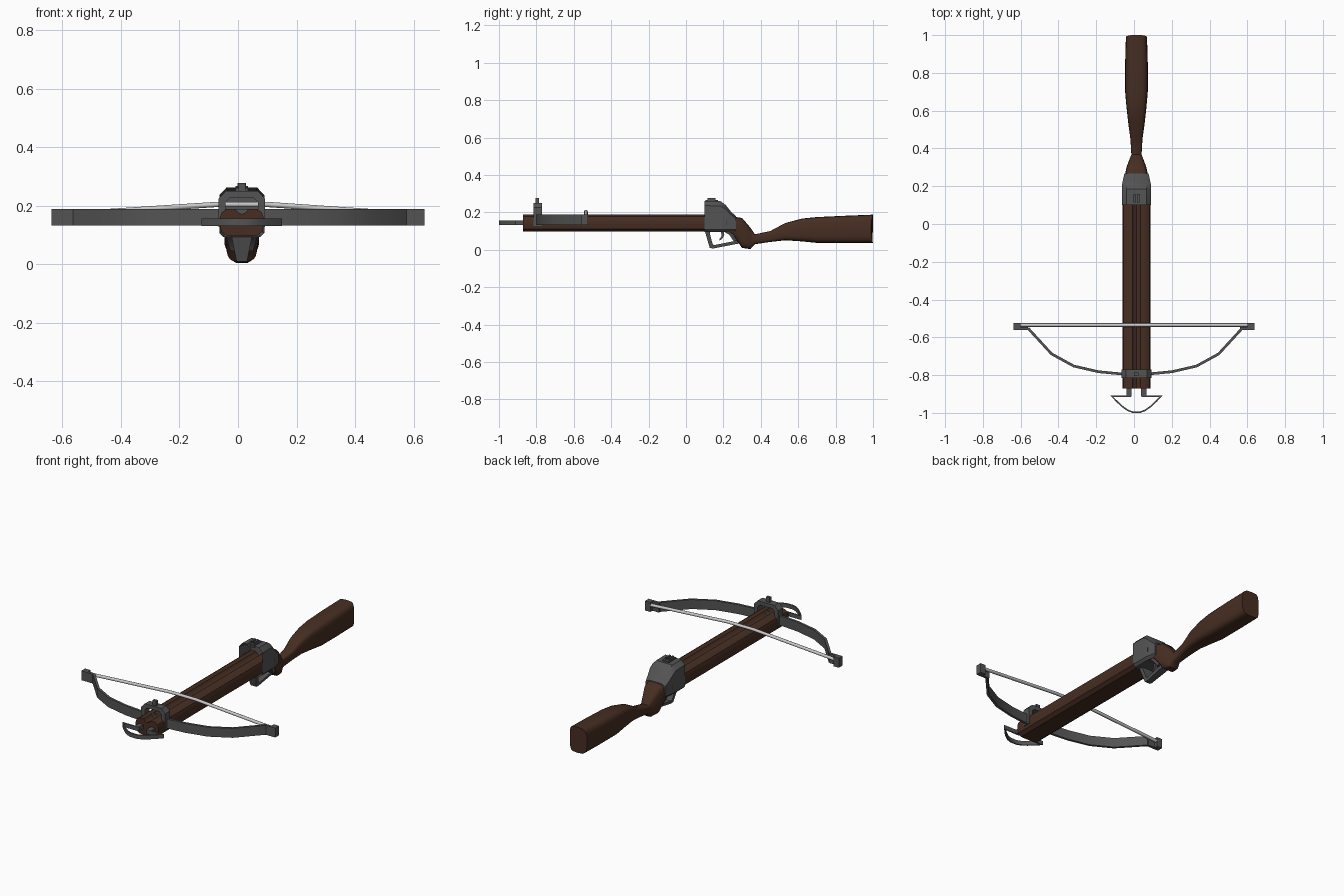
import bpy, bmesh, math
from mathutils import Vector

if "Cube" in bpy.data.objects:
    bpy.data.objects.remove(bpy.data.objects["Cube"])

CX = 0.013  # the stock's centre line


def material(name, rgb):
    m = bpy.data.materials.new(name)
    m.diffuse_color = (*rgb, 1)
    m.use_nodes = True
    m.node_tree.nodes["Principled BSDF"].inputs["Base Color"].default_value = m.diffuse_color
    return m


WOOD = material("dark wood", (0.062, 0.027, 0.016))
METAL = material("dark steel", (0.088, 0.088, 0.088))
CORD = material("pale cord", (0.58, 0.58, 0.58))


def finish(name, bm, mat, angle=35):
    bmesh.ops.recalc_face_normals(bm, faces=bm.faces)
    me = bpy.data.meshes.new(name)
    bm.to_mesh(me)
    bm.free()
    me.materials.append(mat)
    ob = bpy.data.objects.new(name, me)
    bpy.context.collection.objects.link(ob)
    bpy.ops.object.select_all(action='DESELECT')
    ob.select_set(True)
    bpy.context.view_layer.objects.active = ob
    bpy.ops.object.shade_smooth_by_angle(angle=math.radians(angle))
    return ob


def loft_bm(rings):
    """Skin between matching rings of points and cap both ends."""
    bm = bmesh.new()
    vs = [[bm.verts.new(p) for p in r] for r in rings]
    n = len(vs[0])
    for a, b in zip(vs, vs[1:]):
        for i in range(n):
            j = (i + 1) % n
            bm.faces.new((a[i], a[j], b[j], b[i]))
    bm.faces.new(vs[0])
    bm.faces.new(vs[-1])
    bmesh.ops.recalc_face_normals(bm, faces=bm.faces)
    return bm


def mirrored(half):
    """Close a half profile (x >= 0) across the centre line."""
    return half + [(-x, z) for x, z in reversed(half) if x > 1e-6]


def extrude_y(name, prof, y0, y1, mat):
    rings = [[(CX + x, y, z) for x, z in prof] for y in (y0, y1)]
    return finish(name, loft_bm(rings), mat)


def extrude_x(name, prof, width, mat):
    """Side profile (y, z) given a half width that may depend on z."""
    rings = [[(CX + s * width(z), y, z) for y, z in prof] for s in (-1, 1)]
    return finish(name, loft_bm(rings), mat)


def box(name, x0, x1, y0, y1, z0, z1, mat):
    rings = [[(x0, y, z0), (x1, y, z0), (x1, y, z1), (x0, y, z1)] for y in (y0, y1)]
    return finish(name, loft_bm(rings), mat)


def ribbon(name, path, thick, z0, z1, mat):
    """Upright flat band following a path in plan."""
    pts = [Vector(p) for p in path]
    rings = []
    for i, p in enumerate(pts):
        d0 = (p - pts[i - 1]).normalized() if i else None
        d1 = (pts[i + 1] - p).normalized() if i < len(pts) - 1 else None
        d = ((d0 or d1) + (d1 or d0)).normalized()
        half = thick / 2 / max(0.5, d.dot(d0 or d1))
        o = Vector((-d.y, d.x)) * half
        a, b = p - o, p + o
        rings.append([(a.x, a.y, z0), (b.x, b.y, z0), (b.x, b.y, z1), (a.x, a.y, z1)])
    return finish(name, loft_bm(rings), mat)


# Fore stock with a bolt groove along the top
fore = mirrored([(0, 0.097), (0.05, 0.097), (0.07, 0.112), (0.075, 0.135), (0.075, 0.16),
                 (0.068, 0.178), (0.05, 0.19), (0.022, 0.19), (0.014, 0.178), (0, 0.172)])
extrude_y("fore_stock", fore, -0.872, 0.22, WOOD)

# Grip and shoulder stock: y, bottom, top, half width
sections = [(0.20, 0.10, 0.178, 0.066), (0.25, 0.078, 0.178, 0.062), (0.30, 0.010, 0.170, 0.053),
            (0.345, 0.004, 0.118, 0.036), (0.368, 0.030, 0.083, 0.027), (0.45, 0.042, 0.10, 0.032),
            (0.53, 0.051, 0.143, 0.043), (0.62, 0.045, 0.167, 0.053), (0.70, 0.037, 0.175, 0.060),
            (0.85, 0.037, 0.182, 0.060), (1.0, 0.037, 0.188, 0.056)]
rings = []
for y, zb, zt, hw in sections:
    ring = []
    for k in range(20):
        c, s = math.cos(math.tau * k / 20), math.sin(math.tau * k / 20)
        u = math.copysign(abs(c) ** 0.5, c)
        v = math.copysign(abs(s) ** 0.5, s)
        dy = -0.012 * (1 - v * v) if y == 1.0 else 0  # hollowed butt
        ring.append((CX + hw * u, y + dy, (zb + zt) / 2 + (zt - zb) / 2 * v))
    rings.append(ring)
finish("shoulder_stock", loft_bm(rings), WOOD, 40)

# Receiver hood, open at the front, sloping down at the back: y, top, half width
rings = []
for y, zt, hw in [(0.10, 0.262, 0.077), (0.185, 0.260, 0.077), (0.212, 0.240, 0.076),
                  (0.24, 0.205, 0.070), (0.268, 0.178, 0.064)]:
    prof = mirrored([(hw - 0.014, 0.094), (hw, 0.108), (hw, 0.11 + (zt - 0.11) * 0.83), (hw - 0.024, zt)])
    rings.append([(CX + x, y, z) for x, z in prof])
bm = loft_bm(rings)
bm.faces.ensure_lookup_table()
mouth = min(bm.faces, key=lambda f: f.calc_center_median().y)
bmesh.ops.inset_region(bm, faces=[mouth], thickness=0.022)
bmesh.ops.translate(bm, verts=mouth.verts, vec=(0, 0.08, 0))
finish("receiver", bm, METAL)

# Trigger guard, trigger plate and trigger
guard = [(0.098, 0.11), (0.127, 0.010), (0.145, 0.007), (0.285, 0.034), (0.285, 0.052),
         (0.15, 0.025), (0.142, 0.032), (0.128, 0.085), (0.128, 0.11)]
extrude_x("trigger_guard", guard, lambda z: 0.016 + 0.2 * z, METAL)
extrude_x("trigger_plate", [(0.19, 0.105), (0.265, 0.105), (0.275, 0.05), (0.255, 0.045), (0.232, 0.08)],
          lambda z: 0.025 + 0.3 * z, METAL)
extrude_x("trigger", [(0.20, 0.11), (0.205, 0.08), (0.195, 0.06), (0.178, 0.048), (0.178, 0.058),
                      (0.188, 0.068), (0.19, 0.082), (0.183, 0.11)], lambda z: 0.009, METAL)

# Rear sight prongs and front sight post
box("rear_sight_base", CX - 0.022, CX + 0.022, 0.103, 0.172, 0.25, 0.267, METAL)
for s in (-1, 1):
    a, b = sorted((CX + s * 0.004, CX + s * 0.015))
    box("rear_sight_prong", a, b, 0.115, 0.158, 0.255, 0.278, METAL)
box("front_sight", CX - 0.012, CX + 0.012, -0.804, -0.786, 0.24, 0.278, METAL)

# Bow bracket arching over the fore stock
outer = [(0.079, 0.128), (0.079, 0.225), (0.055, 0.25)]
inner = [(0.055, 0.128), (0.055, 0.212), (0.040, 0.228)]
arch = mirrored(outer) + list(reversed(mirrored(inner)))
extrude_y("bow_bracket", arch, -0.815, -0.77, METAL)

# Bow limbs as one curved band
half = [(0.09, -0.792), (0.195, -0.782), (0.325, -0.752), (0.442, -0.688), (0.567, -0.552)]
path = [(-x + 0.006, y) for x, y in reversed(half)] + [(x + 0.006, y) for x, y in half]
ribbon("bow_limbs", path, 0.014, 0.133, 0.189, METAL)

# Limb tips: a backing plate and an end stop holding the string
for s in (-1, 1):
    a, b = sorted((s * 0.56, s * 0.637))
    box("limb_tip", a, b, -0.560, -0.545, 0.133, 0.189, METAL)
    a, b = sorted((s * 0.602, s * 0.637))
    box("limb_tip_stop", a, b, -0.550, -0.525, 0.133, 0.189, METAL)

# Bowstring resting on the stock
rings = [[(x, -0.535 + 0.010 * math.cos(math.tau * k / 8), z + 0.009 * math.sin(math.tau * k / 8))
          for k in range(8)]
         for x, z in [(-0.605, 0.170), (-0.07, 0.205), (0.096, 0.205), (0.605, 0.170)]]
finish("bowstring", loft_bm(rings), CORD, 60)

# Foot stirrup: two prongs and a thin hoop
for s in (-1, 1):
    a, b = sorted((CX + s * 0.025, CX + s * 0.053))
    box("stirrup_prong", a, b, -0.913, -0.86, 0.132, 0.156, METAL)
hoop = [(0.03, -0.912), (0.13, -0.912), (0.105, -0.938), (0.075, -0.966), (0.045, -0.987), (0.02, -0.996)]
path = [(CX - x, y) for x, y in hoop] + [(CX + x, y) for x, y in reversed(hoop)]
ribbon("stirrup_hoop", path, 0.008, 0.132, 0.156, METAL)
